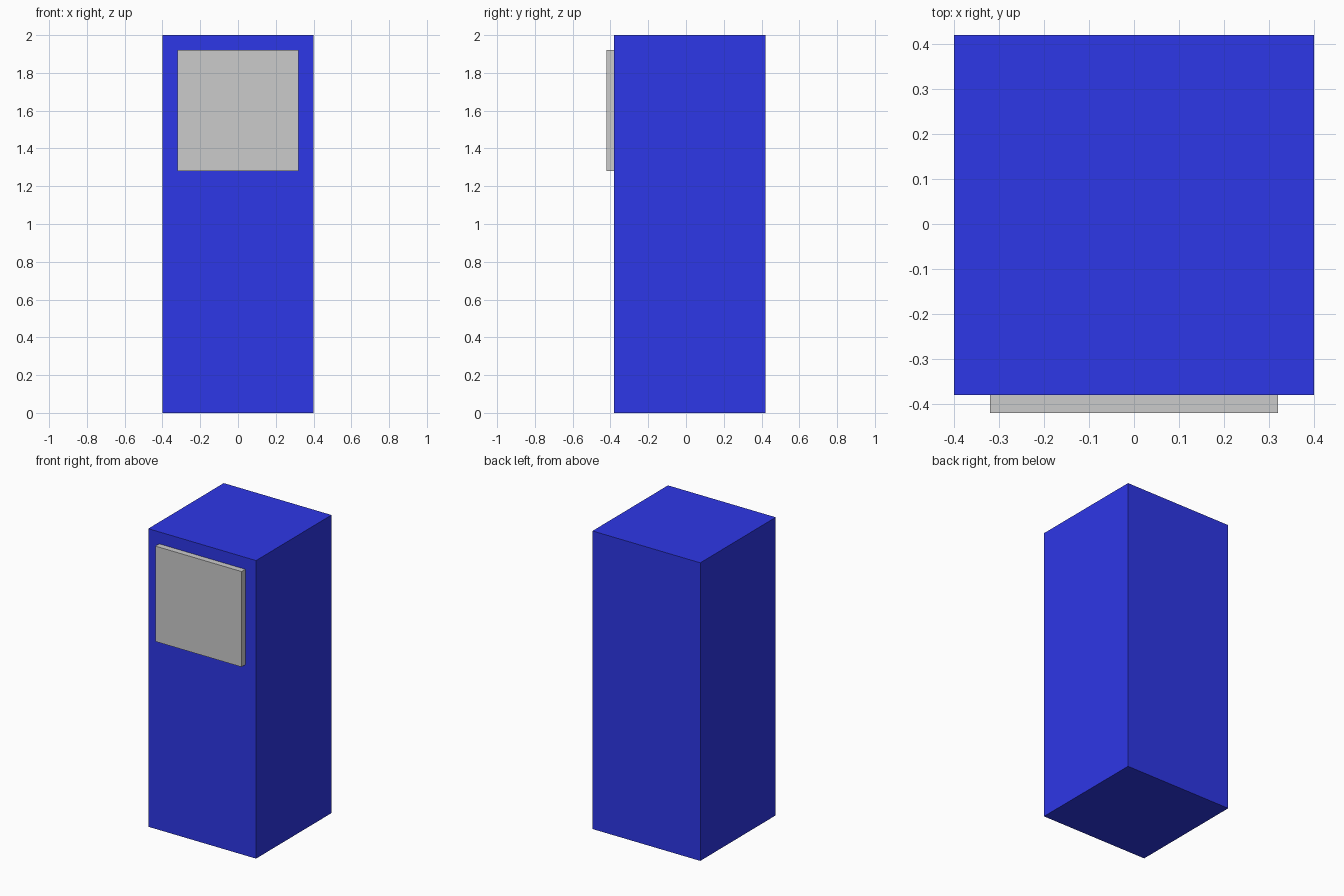
import bpy

if "Cube" in bpy.data.objects:
    bpy.data.objects.remove(bpy.data.objects["Cube"])


def box(name, lo, hi, material=None):
    """Axis-aligned box between two corners."""
    centre = [(a + b) / 2 for a, b in zip(lo, hi)]
    bpy.ops.mesh.primitive_cube_add(size=1, location=centre)
    obj = bpy.context.object
    obj.name = name
    obj.scale = [b - a for a, b in zip(lo, hi)]
    bpy.ops.object.transform_apply(location=False, rotation=False, scale=True)
    if material:
        obj.data.materials.append(material)
    return obj


blue = bpy.data.materials.new("blue_paint")
blue.diffuse_color = (0.027, 0.038, 0.8, 1)
blue.use_nodes = True
blue.node_tree.nodes["Principled BSDF"].inputs["Base Color"].default_value = blue.diffuse_color

# Tall cabinet
box("cabinet_body", (-0.4, -0.38, 0), (0.4, 0.42, 2), blue)

# Raised panel on the upper front
box("front_panel", (-0.32, -0.42, 1.28), (0.32, -0.38, 1.92))
